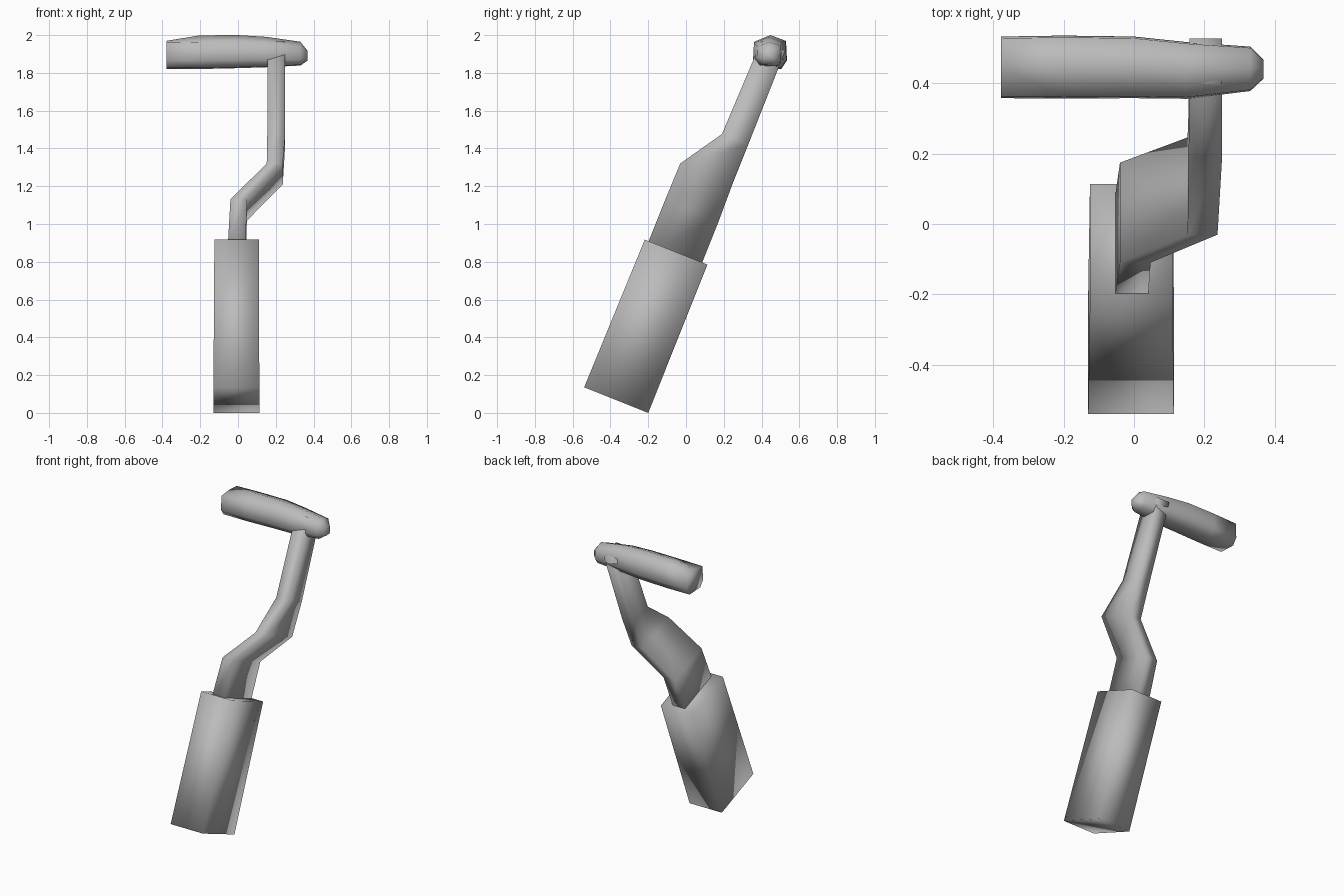
import bpy
import bmesh
from mathutils import Vector

if "Cube" in bpy.data.objects:
    bpy.data.objects.remove(bpy.data.objects["Cube"])

grey = bpy.data.materials.new("plain grey")
grey.diffuse_color = (0.5, 0.5, 0.5, 1)
grey.use_nodes = True
grey.node_tree.nodes["Principled BSDF"].inputs["Base Color"].default_value = grey.diffuse_color

# Tilted frame: u runs up the leaning crank, v runs from its front to its back
FOOT = Vector((0, -0.2, 0))
U = Vector((0, 0.371, 0.929))
V = Vector((0, 0.929, -0.371))


def loft(name, rings):
    """Join equal-sized point rings into one closed, smooth solid."""
    bm = bmesh.new()
    loops = [[bm.verts.new(p) for p in ring] for ring in rings]
    n = len(loops[0])
    for a, b in zip(loops, loops[1:]):
        for i in range(n):
            j = (i + 1) % n
            bm.faces.new((a[i], a[j], b[j], b[i]))
    bm.faces.new(loops[0][::-1])
    bm.faces.new(loops[-1])
    bmesh.ops.recalc_face_normals(bm, faces=bm.faces)
    for f in bm.faces:
        f.smooth = True
    mesh = bpy.data.meshes.new(name)
    bm.to_mesh(mesh)
    bm.free()
    mesh.materials.append(grey)
    obj = bpy.data.objects.new(name, mesh)
    bpy.context.collection.objects.link(obj)
    return obj


def section(u, x0, x1, v0, v1):
    """Rectangle across the leaning crank at height u."""
    corners = ((x0, v0), (x1, v0), (x1, v1), (x0, v1))
    return [FOOT + U * u + V * v + Vector((x, 0, 0)) for x, v in corners]


# Heavy lower block
loft("base_block", [section(0, -0.13, 0.113, -0.365, 0),
                    section(0.845, -0.125, 0.11, -0.357, 0)])

# Cranked arm: steps sideways, then narrows towards the handle
loft("crank_arm", [section(0.80, -0.055, 0.04, -0.335, -0.03),
                   section(1.083, -0.04, 0.047, -0.335, -0.03),
                   section(1.289, 0.152, 0.237, -0.332, -0.035),
                   section(1.515, 0.155, 0.25, -0.185, -0.035),
                   section(2.05, 0.157, 0.25, -0.174, -0.037)])

# Faceted grip, flattened at the open end and tapered at the tip
OUTLINE = ((0, .09), (-.085, .055), (-.09, -.04), (-.06, -.08),
           (.055, -.085), (.085, -.04), (.08, .06))


def grip_ring(x, scale, y, z, top=1.0):
    return [Vector((x, y + a * scale, z + min(b, top) * scale)) for a, b in OUTLINE]


loft("handle_grip", [grip_ring(-0.378, 1.0, 0.447, 1.905, 0.065),
                     grip_ring(-0.2, 1.02, 0.448, 1.907),
                     grip_ring(0.0, 1.0, 0.447, 1.91),
                     grip_ring(0.15, 0.92, 0.438, 1.908),
                     grip_ring(0.33, 0.72, 0.442, 1.9),
                     grip_ring(0.368, 0.3, 0.44, 1.89)])
